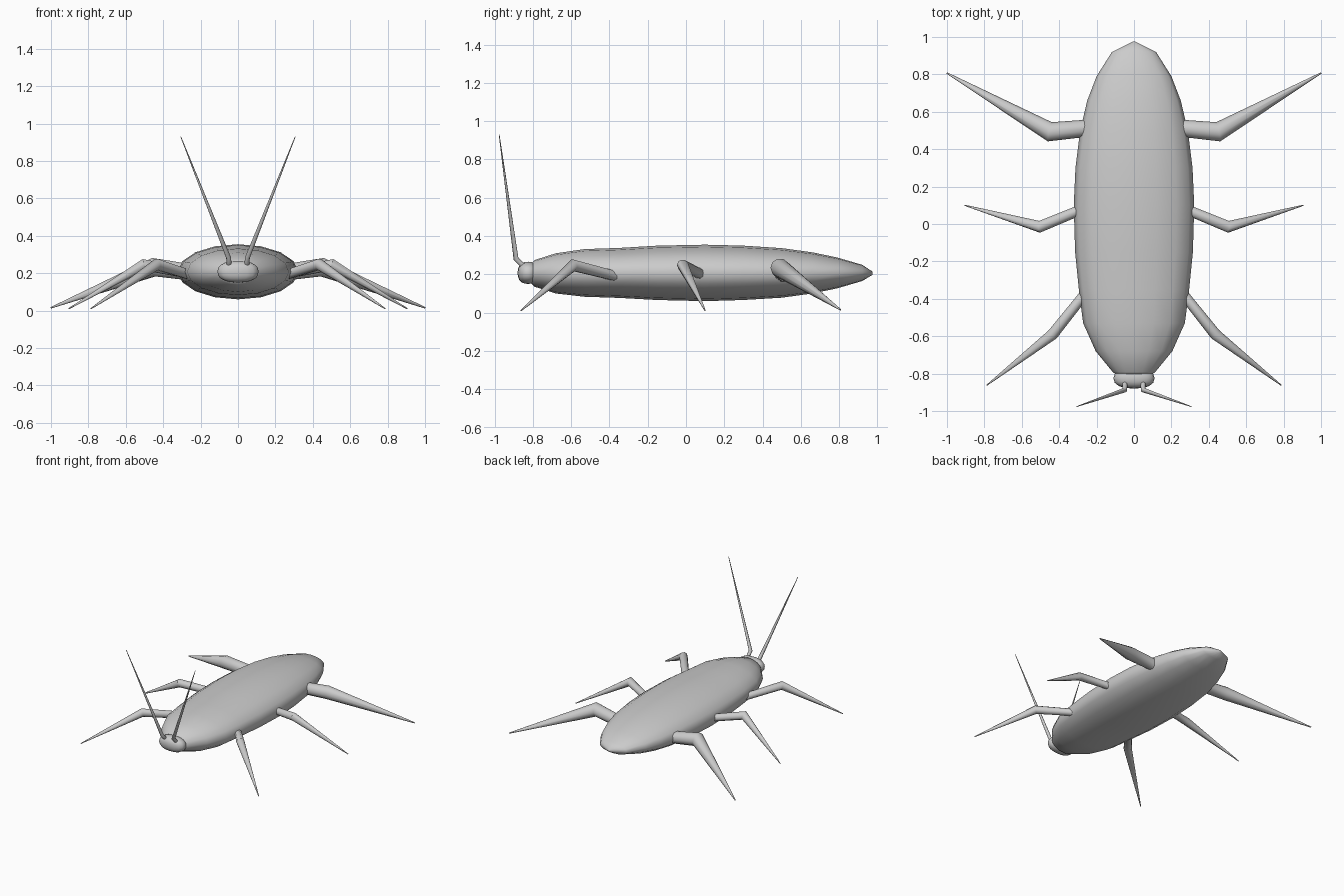
import bpy, bmesh, math
from mathutils import Vector

if "Cube" in bpy.data.objects:
    bpy.data.objects.remove(bpy.data.objects["Cube"])

grey = bpy.data.materials.new("shell_grey")
grey.diffuse_color = (0.6, 0.6, 0.6, 1)
grey.use_nodes = True
grey.node_tree.nodes["Principled BSDF"].inputs["Base Color"].default_value = grey.diffuse_color


def finish(bm, name, angle=50):
    bmesh.ops.recalc_face_normals(bm, faces=bm.faces)
    mesh = bpy.data.meshes.new(name)
    bm.to_mesh(mesh)
    bm.free()
    mesh.materials.append(grey)
    ob = bpy.data.objects.new(name, mesh)
    bpy.context.collection.objects.link(ob)
    bpy.ops.object.select_all(action='DESELECT')
    bpy.context.view_layer.objects.active = ob
    ob.select_set(True)
    bpy.ops.object.shade_smooth_by_angle(angle=math.radians(angle))
    return ob


def skin(rings, name, angle=50):
    """Join equal rings of points into a closed tube."""
    bm = bmesh.new()
    loops = [[bm.verts.new(p) for p in r] for r in rings]
    n = len(loops[0])
    for a, b in zip(loops, loops[1:]):
        for i in range(n):
            j = (i + 1) % n
            bm.faces.new((a[i], a[j], b[j], b[i]))
    bm.faces.new(loops[0])
    bm.faces.new(loops[-1])
    return finish(bm, name, angle)


def oval_body(stations, sides, name):
    """Stations: y, half width, bottom z, top z."""
    rings = []
    for y, w, lo, hi in stations:
        ring = []
        for i in range(sides):
            t = 2 * math.pi * i / sides
            ring.append((w * math.cos(t), y, (lo + hi) / 2 + (hi - lo) / 2 * math.sin(t)))
        rings.append(ring)
    return skin(rings, name, 60)


def limb(points, radii, name, sides=10):
    """Bent tapering tube with mitred joints."""
    pts = [Vector(p) for p in points]
    dirs = [(b - a).normalized() for a, b in zip(pts, pts[1:])]
    d = dirs[0]
    u = d.cross(Vector((0, 0, 1)))
    u = (u if u.length > 0.01 else Vector((1, 0, 0))).normalized()
    v = d.cross(u)
    rings = []
    for k, (p, r) in enumerate(zip(pts, radii)):
        before = dirs[max(k - 1, 0)]
        after = dirs[min(k, len(dirs) - 1)]
        normal = (before + after).normalized()
        ring = []
        for i in range(sides):
            t = 2 * math.pi * i / sides
            q = (u * math.cos(t) + v * math.sin(t)) * r
            # slide along the incoming segment onto the mitre plane
            q -= before * (q.dot(normal) / before.dot(normal))
            ring.append(p + q)
        rings.append(ring)
        if k < len(dirs):
            turn = before.rotation_difference(after)
            u, v = turn @ u, turn @ v
    return skin(rings, name)


# Long flattened body
oval_body([(-0.81, 0.09, 0.155, 0.255), (-0.79, 0.115, 0.135, 0.275),
           (-0.68, 0.205, 0.1, 0.31), (-0.53, 0.272, 0.083, 0.332),
           (-0.35, 0.295, 0.077, 0.338), (-0.15, 0.315, 0.066, 0.35),
           (0.1, 0.322, 0.06, 0.355), (0.3, 0.313, 0.066, 0.35),
           (0.5, 0.288, 0.078, 0.337), (0.66, 0.25, 0.1, 0.315),
           (0.79, 0.2, 0.127, 0.288), (0.92, 0.118, 0.165, 0.25),
           (0.975, 0.006, 0.198, 0.214)], 16, "body")

# Small wide head
bm = bmesh.new()
bmesh.ops.create_uvsphere(bm, u_segments=16, v_segments=10, radius=1)
for vert in bm.verts:
    x, y, z = vert.co
    soft = lambda c: math.copysign(abs(c) ** 0.85, c)
    vert.co = (0.11 * soft(x), -0.825 + 0.055 * soft(y), 0.208 + 0.058 * soft(z))
finish(bm, "head", 60)

# Mirrored legs and antennae
parts = {
    "rear_leg": ([(0.22, 0.515, 0.2), (0.45, 0.493, 0.232), (1.0, 0.807, 0.015)],
                 (0.045, 0.05, 0.004)),
    "middle_leg": ([(0.25, 0.09, 0.195), (0.505, -0.015, 0.245), (0.905, 0.1, 0.01)],
                   (0.027, 0.03, 0.003)),
    "front_leg": ([(0.24, -0.345, 0.185), (0.435, -0.59, 0.247), (0.787, -0.862, 0.01)],
                  (0.026, 0.03, 0.003)),
    "antenna": ([(0.048, -0.84, 0.235), (0.05, -0.888, 0.282), (0.306, -0.976, 0.93)],
                (0.014, 0.013, 0.002)),
}
for name, (points, radii) in parts.items():
    for side, s in (("right", 1), ("left", -1)):
        limb([(s * x, y, z) for x, y, z in points], radii, f"{name}_{side}")
